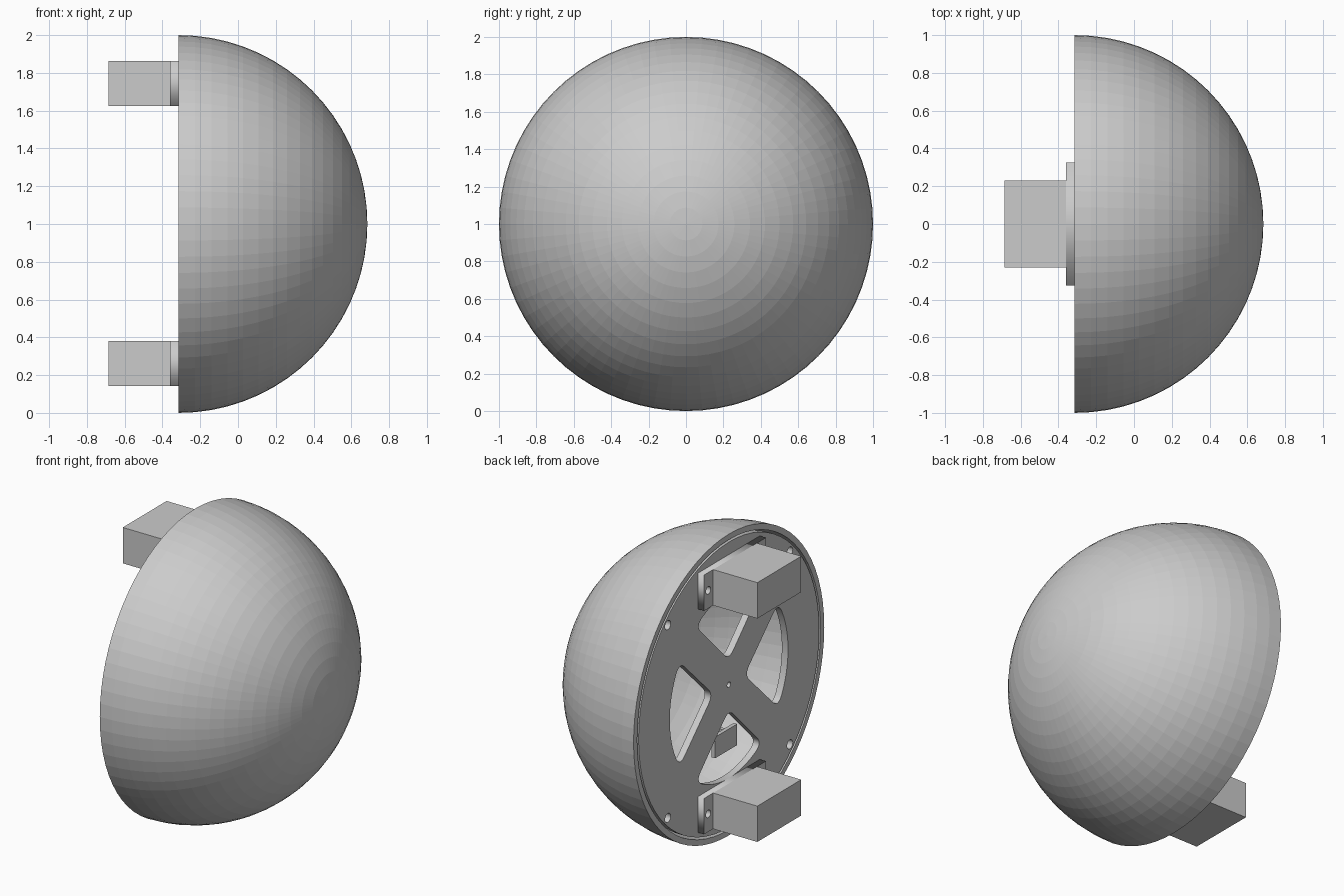
import bpy, bmesh
from math import sin, cos, pi, radians
from mathutils import Vector, Matrix

if "Cube" in bpy.data.objects:
    bpy.data.objects.remove(bpy.data.objects["Cube"])

FACE_X = -0.315          # flat face of the dome
CZ = 1.0                 # height of the dome axis


def finish(bm, name):
    bmesh.ops.recalc_face_normals(bm, faces=bm.faces)
    mesh = bpy.data.meshes.new(name)
    bm.to_mesh(mesh)
    bm.free()
    ob = bpy.data.objects.new(name, mesh)
    bpy.context.collection.objects.link(ob)
    return ob


def box(name, x, y, z):
    bm = bmesh.new()
    bmesh.ops.create_cube(bm, size=1)
    for v in bm.verts:
        v.co = [(lo + hi) / 2 + c * (hi - lo) for c, (lo, hi) in zip(v.co, (x, y, z))]
    return finish(bm, name)


def cylinder(name, radius, depth, loc, axis):
    bm = bmesh.new()
    rot = Vector((0, 0, 1)).rotation_difference(Vector(axis)).to_matrix().to_4x4()
    bmesh.ops.create_cone(bm, cap_ends=True, segments=32, radius1=radius, radius2=radius,
                          depth=depth, matrix=Matrix.Translation(loc) @ rot)
    return finish(bm, name)


def circle(r, cy=0, cz=0, n=20):
    return [(cy + r * cos(2 * pi * i / n), cz + r * sin(2 * pi * i / n)) for i in range(n)]


def rect(y, z, cy=0, cz=0):
    return [(cy - y, cz - z), (cy + y, cz - z), (cy + y, cz + z), (cy - y, cz + z)]


def plate(name, loops, x0, x1, cz=CZ):
    """Filled outline with holes in the y-z plane, thickened along x."""
    cu = bpy.data.curves.new(name, 'CURVE')
    cu.dimensions = '2D'
    cu.fill_mode = 'BOTH'
    cu.extrude = (x1 - x0) / 2
    for pts in loops:
        s = cu.splines.new('POLY')
        s.points.add(len(pts) - 1)
        for p, (u, v) in zip(s.points, pts):
            p.co = (u, v, 0, 1)
        s.use_cyclic_u = True
    ob = bpy.data.objects.new(name, cu)
    ob.location = ((x0 + x1) / 2, 0, cz)
    ob.rotation_euler = (pi / 2, 0, pi / 2)
    bpy.context.collection.objects.link(ob)
    bpy.ops.object.select_all(action='DESELECT')
    ob.select_set(True)
    bpy.context.view_layer.objects.active = ob
    bpy.ops.object.convert(target='MESH')
    return ob


def bezier(a, c, b, n=6):
    a, c, b = Vector(a), Vector(c), Vector(b)
    return [tuple(a * (1 - t) ** 2 + c * 2 * t * (1 - t) + b * t * t)
            for t in (i / n for i in range(n + 1))]


def window(turn):
    """Rounded wedge opening between two diagonal spokes."""
    apex, corner, r = Vector((0.165, 0)), Vector((0.515, 0.345)), 0.62
    low = Vector((corner.x, -corner.y))
    arc_pt = lambda deg: Vector((r * cos(radians(deg)), r * sin(radians(deg))))
    up, down = (corner - apex) * 0.14, (low - apex) * 0.14
    pts = bezier(apex + up, apex, apex + down)
    pts += bezier(low - down, low, arc_pt(-27))
    pts += [tuple(arc_pt(d)) for d in range(-22, 23, 4)]
    pts += bezier(arc_pt(27), corner, corner - up)
    c, s = round(cos(turn)), round(sin(turn))
    return [(c * u - s * v, s * u + c * v) for u, v in pts]


# hollow half-sphere shell, spun about the x axis
bm = bmesh.new()
rings, inner = 18, 0.962
profile = [(sin(pi / 2 * i / rings), cos(pi / 2 * i / rings)) for i in range(rings + 1)]
points = profile[::-1] + [(x * inner, r * inner) for x, r in profile]
# order: outer pole -> rim -> inner rim -> inner pole
verts = [bm.verts.new((FACE_X + x, 0, CZ + r)) for x, r in points]
edges = [bm.edges.new(pair) for pair in zip(verts, verts[1:])]
bmesh.ops.spin(bm, geom=verts + edges, cent=(0, 0, CZ), axis=(1, 0, 0),
               angle=2 * pi, steps=72, use_duplicate=False)
bmesh.ops.remove_doubles(bm, verts=bm.verts, dist=1e-4)
finish(bm, "dome_shell")

# back plate with four windows, corner screw holes and a centre hole
holes = [circle(0.03, 0.64 * a, 0.64 * b) for a in (-1, 1) for b in (-1, 1)]
windows = [window(k * pi / 2) for k in range(4)]
plate("back_plate", [circle(0.947, n=72), circle(0.018)] + holes + windows,
      FACE_X, FACE_X + 0.045)

# two mounting blocks with screw flanges
for label, z in (("lower", 0.262), ("upper", 1.745)):
    plate(label + "_flange", [rect(0.325, 0.119)] + [circle(0.025, s * 0.28) for s in (-1, 1)],
          -0.36, FACE_X, z)
    box(label + "_block", (-0.685, -0.36), (-0.23, 0.23), (z - 0.119, z + 0.119))

# small fork, pin and roller seen through the lower window
for side, y in (("left", -0.08), ("right", 0.0)):
    box(side + "_fork_arm", (-0.27, -0.05), (y - 0.012, y + 0.012), (0.55, 0.65))
cylinder("fork_pin", 0.03, 0.2, (-0.09, -0.04, 0.6), (0, 1, 0))
box("fork_bridge", (-0.27, -0.245), (-0.15, 0.08), (0.53, 0.67))
